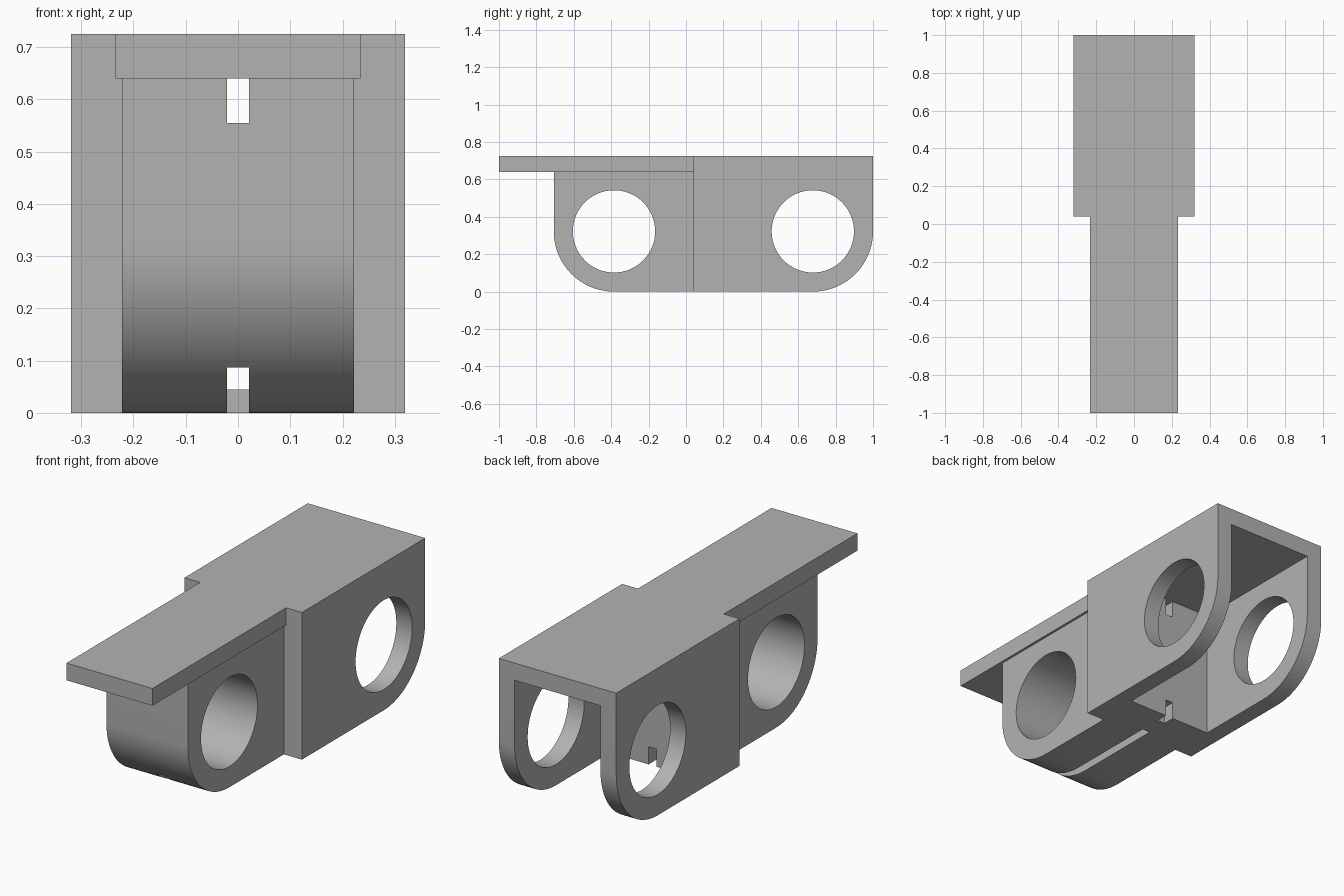
import bpy
import bmesh
from math import cos, sin, pi, radians

cube = bpy.data.objects.get("Cube")
if cube:
    bpy.data.objects.remove(cube, do_unlink=True)

TOP, ROOF = 0.725, 0.64        # top surface and underside of the roof plate
PIVOT_Z, ROUND, HOLE = 0.322, 0.322, 0.22
NOSE_Y, ARM_Y = -0.385, 0.678  # pivot centres
STEP_Y, WALL_Y = 0.04, 0.26    # shoulder, and end wall of the rear pocket

grey = bpy.data.materials.new("plain grey")
grey.use_nodes = True
colour = (0.45, 0.45, 0.45, 1)
grey.diffuse_color = colour
grey.node_tree.nodes["Principled BSDF"].inputs["Base Color"].default_value = colour


def extrude_x(name, points, half):
    """Solid made by extruding a (y, z) outline across x."""
    bm = bmesh.new()
    face = bm.faces.new([bm.verts.new((-half, y, z)) for y, z in points])
    out = bmesh.ops.extrude_face_region(bm, geom=[face])
    for v in out["geom"]:
        if isinstance(v, bmesh.types.BMVert):
            v.co.x = half
    bmesh.ops.recalc_face_normals(bm, faces=bm.faces)
    mesh = bpy.data.meshes.new(name)
    bm.to_mesh(mesh)
    bm.free()
    obj = bpy.data.objects.new(name, mesh)
    bpy.context.collection.objects.link(obj)
    mesh.materials.append(grey)
    return obj


def box(name, half, y0, y1, z0, z1):
    return extrude_x(name, [(y0, z0), (y1, z0), (y1, z1), (y0, z1)], half)


def arc(y, radius, start, end, steps):
    angles = [radians(start + (end - start) * i / steps) for i in range(steps + 1)]
    return [(y + radius * cos(a), PIVOT_Z + radius * sin(a)) for a in angles]


def hole(name, y, half):
    return extrude_x(name, arc(y, HOLE, 0, 360, 64)[:-1], half)


def combine(target, tool, operation):
    """Apply a boolean and discard the tool."""
    tool.hide_render = True
    mod = target.modifiers.new("cut", "BOOLEAN")
    mod.operation, mod.object, mod.solver = operation, tool, "EXACT"
    deps = bpy.context.evaluated_depsgraph_get()
    mesh = bpy.data.meshes.new_from_object(target.evaluated_get(deps))
    target.modifiers.clear()
    target.data = mesh
    bpy.data.objects.remove(tool, do_unlink=True)


# Rear fork: a wide block with a rounded lower back corner
body = extrude_x("link_body", [(STEP_Y, TOP), (STEP_Y, 0)]
                 + arc(ARM_Y, ROUND, -90, 0, 24) + [(1, TOP)], 0.32)

# Front nose: a narrower block with a rounded lower front corner
nose = extrude_x("nose", [(-0.707, 0.68)] + arc(NOSE_Y, ROUND, 180, 270, 24)
                 + [(0.15, 0), (0.15, 0.68)], 0.222)
combine(body, nose, "UNION")

# Overhanging top plate
combine(body, box("top_plate", 0.234, -1, 0.15, ROOF, TOP), "UNION")

# Pocket between the arms, open below and behind
combine(body, box("pocket", 0.234, WALL_Y, 1.2, -0.1, ROOF), "DIFFERENCE")

# Pivot holes
combine(body, hole("nose_hole", NOSE_Y, 0.5), "DIFFERENCE")
combine(body, hole("arm_hole", ARM_Y, 0.5), "DIFFERENCE")

# Cord channels above and below the nose hole
combine(body, box("upper_channel", 0.0215, -0.9, 0.4, 0.555, ROOF), "DIFFERENCE")
combine(body, box("lower_channel", 0.0215, -0.9, 0.4, -0.1, 0.087), "DIFFERENCE")

# Small bridge closing the lower channel
combine(body, box("channel_bridge", 0.03, 0.09, 0.2, 0, 0.045), "UNION")

body.data.materials.clear()
body.data.materials.append(grey)
for poly in body.data.polygons:
    poly.material_index = 0

bpy.ops.object.select_all(action="DESELECT")
body.select_set(True)
bpy.context.view_layer.objects.active = body
bpy.ops.object.shade_smooth_by_angle(angle=radians(30))
